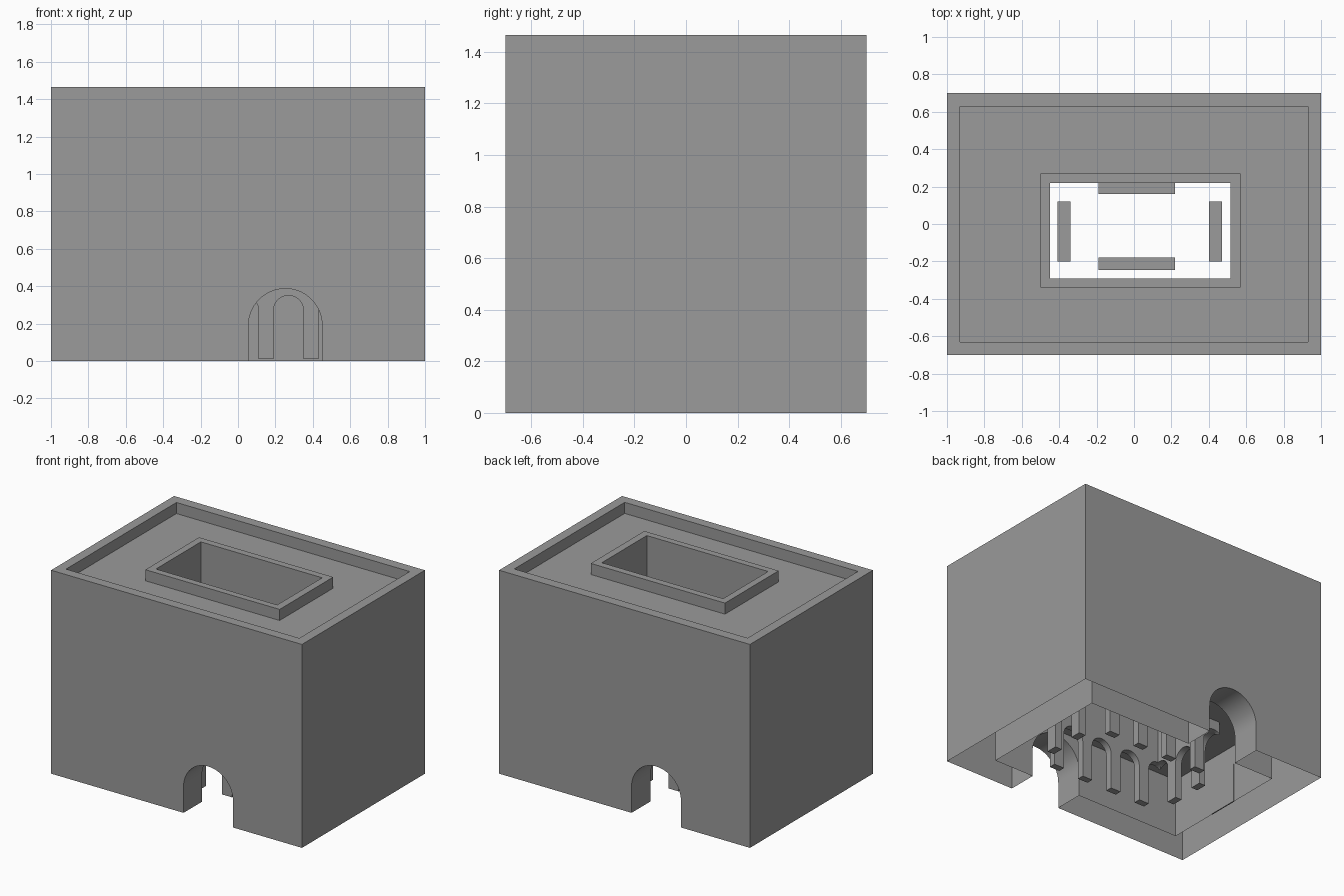
import bpy, bmesh, math

if "Cube" in bpy.data.objects:
    bpy.data.objects.remove(bpy.data.objects["Cube"])

# Dark grey stone
stone = bpy.data.materials.new("dark_grey")
stone.diffuse_color = (0.325, 0.325, 0.325, 1)
stone.use_nodes = True
stone.node_tree.nodes["Principled BSDF"].inputs["Base Color"].default_value = stone.diffuse_color


def make(name, bm):
    bmesh.ops.recalc_face_normals(bm, faces=bm.faces)
    me = bpy.data.meshes.new(name)
    bm.to_mesh(me)
    bm.free()
    me.materials.append(stone)
    ob = bpy.data.objects.new(name, me)
    bpy.context.collection.objects.link(ob)
    return ob


def box(name, x0, x1, y0, y1, z0, z1):
    bm = bmesh.new()
    bmesh.ops.create_cube(bm, size=1)
    for v in bm.verts:
        v.co = (x1 if v.co.x > 0 else x0, y1 if v.co.y > 0 else y0, z1 if v.co.z > 0 else z0)
    return make(name, bm)


def arch(name, axis, centre, width, top, d0, d1, seg=20):
    """Round-headed prism running from d0 to d1 along the axis."""
    r = width / 2
    prof = [(r, -0.2)]
    prof += [(r * math.cos(math.pi * i / seg), top - r + r * math.sin(math.pi * i / seg)) for i in range(seg + 1)]
    prof += [(-r, -0.2)]
    bm = bmesh.new()
    rings = []
    for d in (d0, d1):
        rings.append([bm.verts.new((centre + u, d, z) if axis == 'Y' else (d, centre + u, z)) for u, z in prof])
    n = len(prof)
    bm.faces.new(rings[0])
    bm.faces.new(rings[1])
    for i in range(n):
        j = (i + 1) % n
        bm.faces.new((rings[0][i], rings[0][j], rings[1][j], rings[1][i]))
    return make(name, bm)


def boolean(ob, other, op='DIFFERENCE'):
    mod = ob.modifiers.new("bool", 'BOOLEAN')
    mod.operation, mod.object, mod.solver = op, other, 'EXACT'
    dg = bpy.context.evaluated_depsgraph_get()
    me = bpy.data.meshes.new_from_object(ob.evaluated_get(dg))
    ob.modifiers.clear()
    ob.data = me
    bpy.data.objects.remove(other)


# Main block with sunken roof, ground-floor gallery and two entrance passages
TOP = 1.466
body = box("building", -1, 1, -0.7, 0.7, 0, TOP)
boolean(body, box("cut", -0.93, 0.93, -0.63, 0.627, 1.386, 2))
boolean(body, box("cut", -0.765, 0.765, -0.49, 0.485, -0.5, 0.42))
for s in (-1, 1):
    boolean(body, arch("cut", 'Y', -0.253 * s, 0.394, 0.387, 0.42 * s, 0.9 * s, 28))

# Courtyard wall with raised rim, then the open court itself
boolean(body, box("add", -0.50, 0.57, -0.34, 0.27, 0.01, TOP), 'UNION')
boolean(body, box("cut", -0.45, 0.517, -0.292, 0.22, -0.5, 2))

# Arcades round the court
for i in range(-2, 3):
    for d0, d1 in ((-0.36, -0.285), (0.215, 0.29)):
        boolean(body, arch("cut", 'Y', 0.03 + 0.24 * i, 0.16, 0.35, d0, d1))
for i in range(-1, 2):
    for d0, d1 in ((-0.52, -0.445), (0.512, 0.59)):
        boolean(body, arch("cut", 'X', -0.035 + 0.24 * i, 0.16, 0.35, d0, d1))

# The walls are hollow and open underneath
bm = bmesh.new()
bm.from_mesh(body.data)
under = [f for f in bm.faces if all(abs(v.co.z) < 1e-4 for v in f.verts)]
bmesh.ops.delete(bm, geom=under, context='FACES')
bm.to_mesh(body.data)
bm.free()
body.data.materials.clear()
body.data.materials.append(stone)
body.data.polygons.foreach_set("material_index", [0] * len(body.data.polygons))
bpy.context.view_layer.objects.active = body
body.select_set(True)
bpy.ops.object.shade_smooth_by_angle(angle=math.radians(30))

# Door panel on the gallery end wall
box("gallery_door", -0.768, -0.76, -0.12, 0.10, 0, 0.28)

# Ledges inside the court
for name, x0, x1, y0, y1 in (("ledge_back", -0.19, 0.22, 0.16, 0.22), ("ledge_front", -0.19, 0.22, -0.245, -0.18),
                             ("ledge_left", -0.41, -0.34, -0.20, 0.12), ("ledge_right", 0.40, 0.47, -0.20, 0.12)):
    box(name, x0, x1, y0, y1, 0.70, 0.76)
